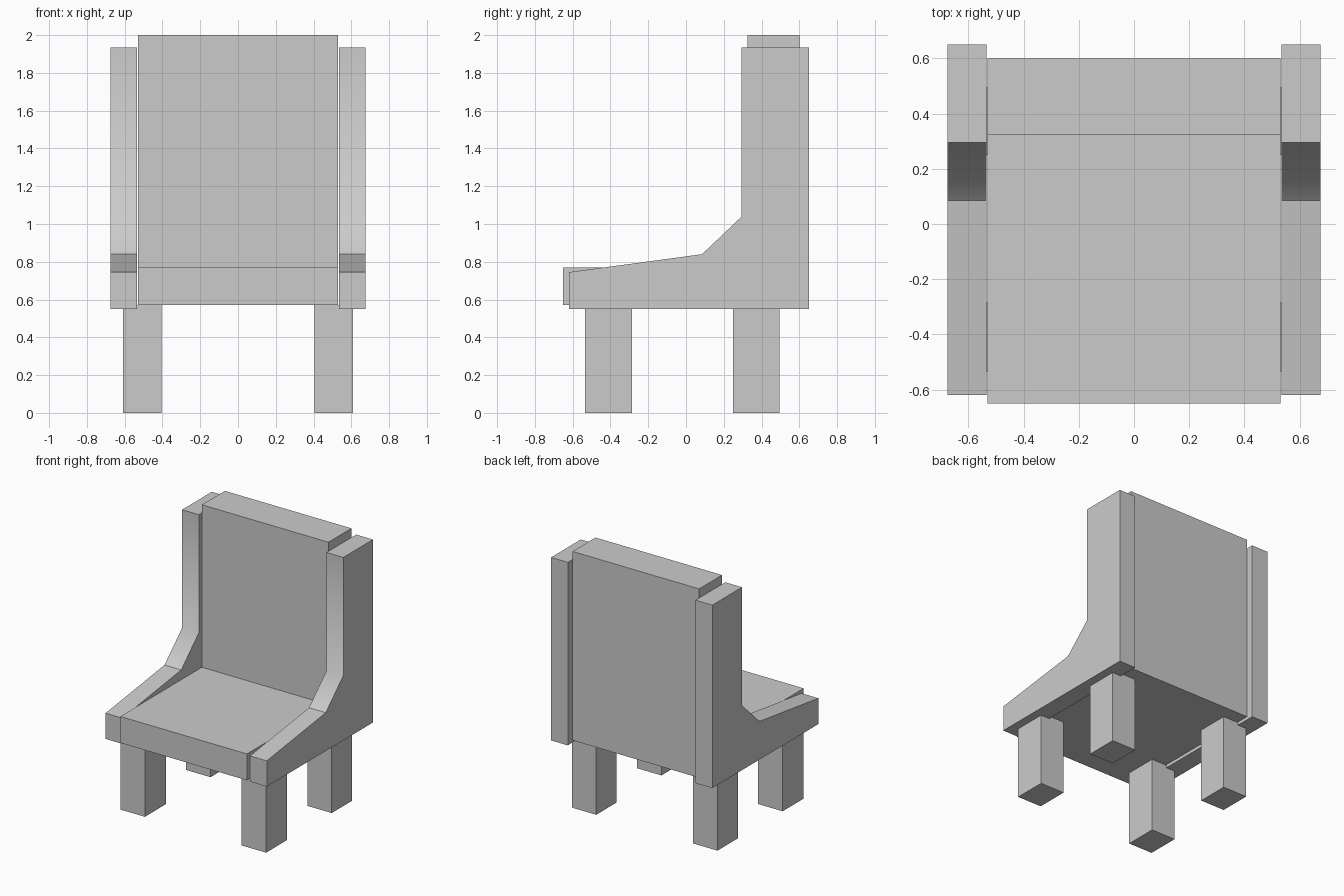
import bpy
import bmesh

if "Cube" in bpy.data.objects:
    bpy.data.objects.remove(bpy.data.objects["Cube"], do_unlink=True)

grey = bpy.data.materials.new("plain grey")
grey.use_nodes = True
colour = (0.6, 0.6, 0.6, 1)
grey.diffuse_color = colour
grey.node_tree.nodes["Principled BSDF"].inputs["Base Color"].default_value = colour


def extrude_profile(name, profile, x0, x1, curved=()):
    """Extrude a (y, z) outline from x0 to x1; curved lists smooth side indices."""
    bm = bmesh.new()
    near = [bm.verts.new((x0, y, z)) for y, z in profile]
    far = [bm.verts.new((x1, y, z)) for y, z in profile]
    bm.faces.new(near)
    bm.faces.new(far[::-1])
    sides = []
    for i in range(len(profile)):
        j = (i + 1) % len(profile)
        sides.append(bm.faces.new((near[j], near[i], far[i], far[j])))
    bmesh.ops.recalc_face_normals(bm, faces=bm.faces[:])
    # Blend only across the edges shared by two curved sides
    for i in curved:
        sides[i].smooth = True
    for edge in bm.edges:
        edge.smooth = all(f.smooth for f in edge.link_faces)
    mesh = bpy.data.meshes.new(name)
    bm.to_mesh(mesh)
    bm.free()
    mesh.materials.append(grey)
    obj = bpy.data.objects.new(name, mesh)
    bpy.context.collection.objects.link(obj)
    return obj


# Seat and backrest in one L-shaped cushion
cushion = [(-0.65, 0.57), (0.6, 0.57), (0.6, 2.0), (0.325, 2.0),
           (0.325, 0.77), (-0.65, 0.77)]
extrude_profile("seat_and_back", cushion, -0.53, 0.53)

# Side panels, rising along the arm into the tall back post
panel = [(-0.62, 0.55), (0.65, 0.55), (0.65, 1.935), (0.295, 1.935),
         (0.295, 1.04), (0.085, 0.84), (-0.62, 0.745)]
for side, s in (("left", 1), ("right", -1)):
    extrude_profile(side + "_side_panel", panel, s * 0.535, s * 0.675, curved=(3, 4))

    # Legs
    for end, y0, y1 in (("front", -0.535, -0.285), ("back", 0.25, 0.495)):
        leg = [(y0, 0), (y1, 0), (y1, 0.572), (y0, 0.572)]
        extrude_profile(f"{end}_{side}_leg", leg, s * 0.405, s * 0.61)
